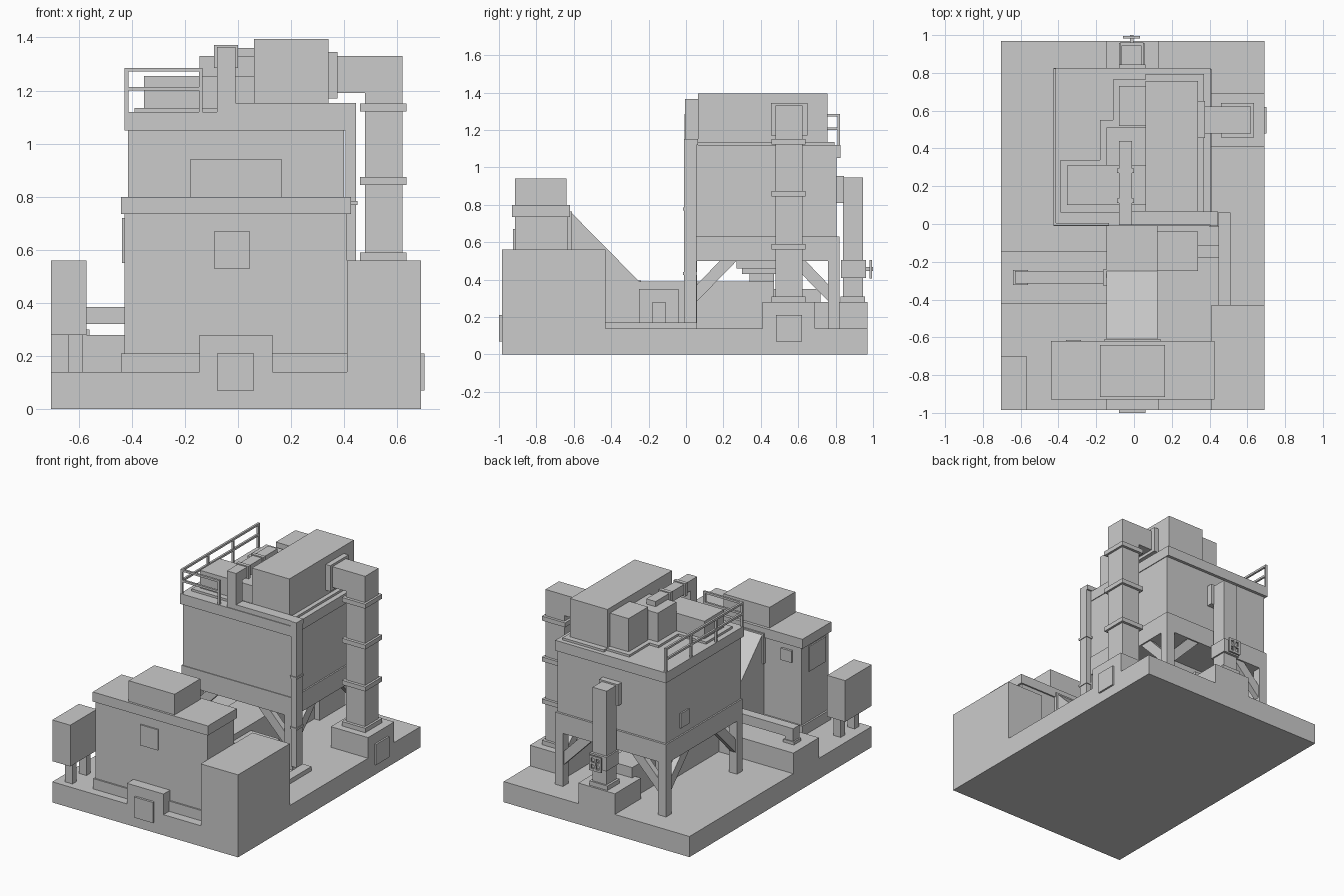
import bpy, bmesh, math
from mathutils import Vector


def mesh_object(name, bm):
    bmesh.ops.recalc_face_normals(bm, faces=bm.faces)
    me = bpy.data.meshes.new(name)
    bm.to_mesh(me)
    bm.free()
    ob = bpy.data.objects.new(name, me)
    bpy.context.collection.objects.link(ob)
    return ob


def box(name, x0, x1, y0, y1, z0, z1):
    bm = bmesh.new()
    bmesh.ops.create_cube(bm, size=1)
    for v in bm.verts:
        v.co = Vector(((x0 + x1) / 2 + v.co.x * (x1 - x0),
                       (y0 + y1) / 2 + v.co.y * (y1 - y0),
                       (z0 + z1) / 2 + v.co.z * (z1 - z0)))
    return mesh_object(name, bm)


def prism(name, pts, axis, a, b):
    """Extrude a 2D profile (horizontal, z) along x or y from a to b."""
    bm = bmesh.new()
    place = (lambda p, t: (t, p[0], p[1])) if axis == 'x' else (lambda p, t: (p[0], t, p[1]))
    f = bm.faces.new([bm.verts.new(place(p, a)) for p in pts])
    r = bmesh.ops.extrude_face_region(bm, geom=[f])
    d = Vector((b - a, 0, 0)) if axis == 'x' else Vector((0, b - a, 0))
    for v in [g for g in r['geom'] if isinstance(g, bmesh.types.BMVert)]:
        v.co += d
    return mesh_object(name, bm)


# Base with raised pads and access plates
box("base_slab", -.705, .69, -.985, .97, 0, .14)
box("front_pad", -.145, .13, -.985, -.8, .14, .28)
box("back_pad", -.145, .13, .69, .97, .14, .28)
box("right_pad", .41, .69, .41, .69, .14, .28)
box("left_pad", -.705, -.145, -.42, -.145, .14, .28)
box("corner_block", .41, .69, -.985, -.43, .14, .56)
box("front_plate", -.08, .06, -1, -.985, .07, .21)
box("right_plate", .69, .702, .48, .62, .07, .21)

# Front building
box("front_house_plinth", -.44, .41, -.925, -.62, .14, .21)
box("front_house_body", -.428, .41, -.915, -.63, .21, .735)
box("front_house_roof", -.44, .425, -.93, -.62, .735, .8)
box("front_house_roof_unit", -.18, .165, -.915, -.64, .8, .94)
box("front_house_hatch", -.09, .045, -.925, -.915, .53, .67)
box("front_house_left_panel", -.437, -.428, -.88, -.70, .55, .72)
box("front_house_back_panel", -.36, -.28, -.63, -.615, .62, .70)

# Cabinet on legs
box("cabinet", -.705, -.57, -.985, -.70, .28, .56)
for y in (-.94, -.79):
    box("cabinet_leg", -.64, -.585, y, y + .045, .14, .28)

# Sloped conveyor housing and its flat run under the tower
prism("conveyor", [(-.63, .14), (.47, .14), (.47, .39), (-.25, .39), (-.62, .765), (-.63, .765)],
      'x', -.145, .125)
box("conveyor_collar", -.155, .14, -.63, -.61, .56, .765)
box("conveyor_end", -.1, .09, .47, .72, .14, .35)

# Left pipe
box("left_pipe", -.63, -.145, -.315, -.25, .32, .385)
box("left_pipe_drop", -.63, -.57, -.315, -.25, .28, .35)
box("left_pipe_foot", -.64, -.56, -.322, -.243, .28, .30)
box("left_pipe_collar", -.165, -.145, -.325, -.24, .31, .395)

# Pump box and low cable channel
box("pump_box", .125, .34, -.25, -.04, .14, .35)
box("pump_link", .34, .45, -.18, -.11, .14, .28)
box("cable_channel", .445, .51, -.43, .06, .14, .17)

# Tower frame: skirt, legs and diagonal braces
X0, X1, Y0, Y1 = -.425, .41, 0, .82
box("tower_skirt", X0, X1, Y0, Y1, .5, .63)
for x in (X0, X1 - .06):
    for y in (Y0, Y1 - .06):
        box("tower_leg", x, x + .06, y, y + .06, .14, .5)
brace = [(.055, .28), (.27, .5), (.18, .5), (.055, .37)]
for x in (X0 + .01, X1 - .05):
    for flip in (False, True):
        prism("side_brace", [(Y1 - p if flip else Y0 + p, z) for p, z in brace], 'x', x, x + .04)
for y in (Y0 + .01, Y1 - .05):
    for flip in (False, True):
        prism("end_brace", [(X1 - p if flip else X0 + p, z) for p, z in brace], 'y', y, y + .04)

# Stepped hopper below the tower
for h, z0, z1 in ((.135, .46, .5), (.105, .43, .46), (.065, .39, .43)):
    box("hopper_step", -h, h, .405 - h, .405 + h, z0, z1)

# Tower body and roof
box("tower_body", -.415, .40, .005, .805, .63, 1.05)
box("tower_roof", -.427, .405, -.01, .825, 1.05, 1.12)
box("tower_left_panel", -.425, -.415, .57, .66, .68, .78)

# Roof machinery on stepped pads
for x0, x1, y1 in ((-.39, -.18, .34), (-.18, -.11, .55), (-.11, .06, .765), (.06, .37, .795)):
    box("machine_pad", x0, x1, .06, y1, 1.12, 1.135)
box("machine_main", .06, .34, .065, .757, 1.135, 1.395)
box("machine_rear", -.08, .06, .52, .73, 1.135, 1.36)
box("machine_middle", -.145, .06, .31, .51, 1.135, 1.33)
box("machine_low", -.355, .06, .1, .31, 1.135, 1.255)

# Roof duct and the downpipe at the corner
box("roof_pipe", -.08, .445, -.005, .065, 1.12, 1.153)
box("roof_duct_riser", -.08, -.01, -.005, .065, 1.12, 1.365)
box("roof_duct", -.08, -.01, .065, .44, 1.295, 1.365)
for y in (.11, .27):
    box("roof_duct_flange", -.09, 0, y, y + .025, 1.285, 1.372)
box("downpipe", .405, .445, -.01, .055, .17, 1.153)
for z in (.425, .77):
    box("downpipe_clamp", .40, .45, -.016, .06, z, z + .015)

# Large square duct on the right
box("exhaust_collar", .34, .375, .455, .65, 1.17, 1.345)
box("exhaust_arm", .375, .62, .478, .622, 1.19, 1.33)
box("exhaust_stack", .478, .62, .478, .622, .28, 1.33)
for z in (.28, .56, .845, 1.122):
    box("exhaust_flange", .46, .635, .458, .64, z, z + .03)

# Back duct with valve and handwheel
box("back_duct", -.065, .04, .84, .945, .28, .945)
box("back_duct_link", -.065, .04, .80, .85, .83, .945)
box("back_duct_collar", -.08, .06, .80, .845, .81, .955)
box("back_duct_foot", -.08, .055, .825, .957, .28, .31)
box("valve_box", -.075, .05, .83, .962, .41, .505)
box("valve_stem", -.022, -.002, .96, 1, .447, .467)
for s in (-.058, -.02, .018):
    box("wheel_upright", s, s + .014, .982, .994, .405, .505)
for z in (.405, .448, .491):
    box("wheel_crossbar", -.058, .032, .982, .994, z, z + .014)

# Handrail on the left and front of the roof
t = .014
for y in (-.008, .27, .54, .81):
    box("rail_post", -.427, -.427 + t, y, y + t, 1.11, 1.285)
box("rail_post", -.147, -.133, -.008, -.008 + t, 1.11, 1.285)
for z in (1.2, 1.271):
    box("side_rail", -.427, -.427 + t, -.008, .824, z, z + t)
    box("front_rail", -.427, -.133, -.008, -.008 + t, z, z + t)
